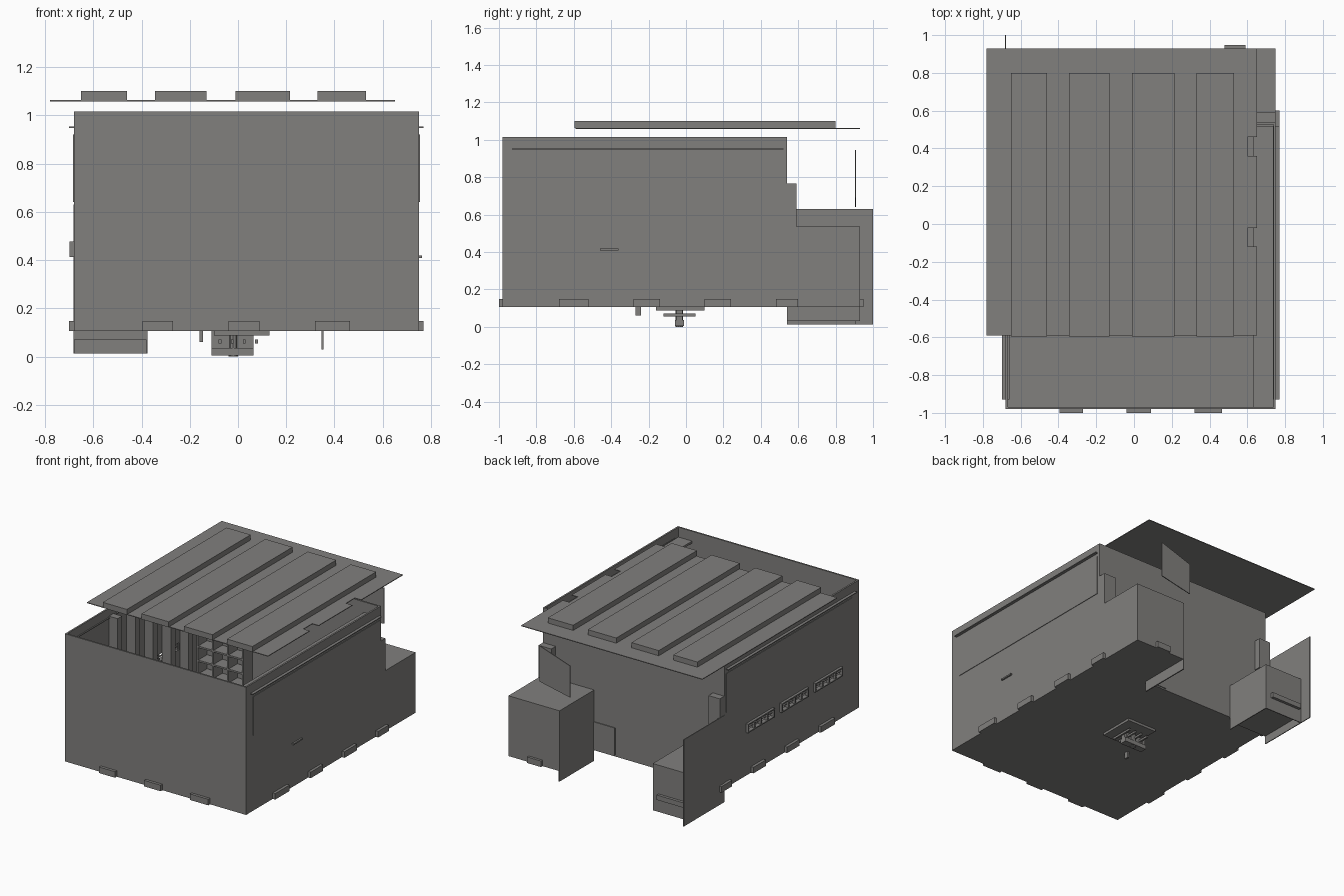
import bpy, bmesh, math
from mathutils import Vector

if "Cube" in bpy.data.objects:
    bpy.data.objects.remove(bpy.data.objects["Cube"])

grey = bpy.data.materials.new("warm_grey")
grey.diffuse_color = (0.22, 0.215, 0.207, 1)
grey.use_nodes = True
grey.node_tree.nodes["Principled BSDF"].inputs["Base Color"].default_value = grey.diffuse_color


def finish(name, bm):
    bmesh.ops.recalc_face_normals(bm, faces=bm.faces)
    me = bpy.data.meshes.new(name)
    bm.to_mesh(me)
    bm.free()
    me.materials.append(grey)
    ob = bpy.data.objects.new(name, me)
    bpy.context.collection.objects.link(ob)
    return ob


def add_box(bm, x, y, z):
    vs = bmesh.ops.create_cube(bm, size=1)["verts"]
    for v in vs:
        v.co = Vector([(r[0] + r[1]) / 2 + c * (r[1] - r[0])
                       for r, c in zip((x, y, z), v.co)])


def boxes(name, *parts):
    bm = bmesh.new()
    for p in parts:
        add_box(bm, *p)
    return finish(name, bm)


def prism(name, pts, axis, lo, hi):
    """Extrude a flat outline along x, y or z."""
    bm = bmesh.new()

    def place(a, b, d):
        c = [a, b]
        c.insert(axis, d)
        return c
    face = bm.faces.new([bm.verts.new(place(a, b, lo)) for a, b in pts])
    ext = bmesh.ops.extrude_face_region(bm, geom=[face])["geom"]
    for v in ext:
        if isinstance(v, bmesh.types.BMVert):
            v.co[axis] = hi
    return finish(name, bm)


def cut(target, cutter):
    cutter.hide_render = True
    cutter.hide_set(True)
    cutter.display_type = 'WIRE'
    m = target.modifiers.new("cut", 'BOOLEAN')
    m.operation, m.object, m.solver = 'DIFFERENCE', cutter, 'EXACT'


L, R, F, B = -0.68, 0.75, -0.98, 0.54   # shell sides
T = 0.012                               # wall thickness

# Open-topped main shell
shell = boxes("main_shell", ((L, R), (F, B), (0.105, 1.015)))
cut(shell, boxes("interior_cutter", ((L + T, R - T), (F + T, B - T), (0.117, 1.2))))

# Three window openings on the left wall, four panes each
windows = [(-0.77, -0.47), (-0.385, -0.09), (0.0, 0.29)]
cut(shell, boxes("window_cutter", *[((L - 0.1, L + 0.1), w, (0.42, 0.47)) for w in windows]))
frame = []
for a, b in windows:
    frame += [((L - 0.018, L), (a, b), (0.412, 0.42)), ((L - 0.018, L), (a, b), (0.468, 0.476)),
              ((L - 0.006, L + 0.005), (a, b), (0.443, 0.447))]
    for i in range(5):
        y = a + (b - a) * i / 4
        frame.append(((L - 0.018, L + 0.005), (y - 0.005, y + 0.005), (0.412, 0.476)))
boxes("window_frames", *frame)

# Side hatches with a narrow rain strip above
boxes("right_hatch", ((R, R + 0.004), (-0.90, 0.52), (0.64, 0.92)))
boxes("left_hatch", ((L - 0.004, L), (-0.90, 0.52), (0.64, 0.92)))
boxes("right_rain_strip", ((R - 0.015, R + 0.02), (-0.93, 0.52), (0.947, 0.953)))
boxes("left_rain_strip", ((L - 0.02, L + 0.02), (-0.93, 0.52), (0.947, 0.953)))
boxes("side_handle", ((R, R + 0.012), (-0.46, -0.36), (0.408, 0.418)))

# Roof sheet with two notches, and four raised strips
roof = [(-0.78, -0.59), (0.65, -0.59)]
for a, b in ((-0.12, -0.02), (0.36, 0.46)):
    roof += [(0.65, a), (0.60, a), (0.60, b), (0.65, b)]
roof += [(0.65, 0.93), (-0.78, 0.93)]
prism("roof_sheet", roof, 2, 1.058, 1.063)
boxes("roof_strips", *[(x, (-0.595, 0.80), (1.062, 1.10)) for x in
                       ((-0.65, -0.46), (-0.345, -0.13), (-0.01, 0.215), (0.33, 0.53))])

# Small bumpers round the base
bump = [((a, b), (-1.0, F), (0.105, 0.148)) for a, b in ((-0.395, -0.27), (-0.04, 0.09), (0.32, 0.465))]
for a, b in ((-0.68, -0.52), (-0.28, -0.14), (0.10, 0.24), (0.48, 0.60)):
    bump += [((R, R + 0.02), (a, b), (0.105, 0.148)), ((L - 0.02, L), (a, b), (0.105, 0.148))]
bump += [((0.48, 0.59), (0.93, 0.948), (0.105, 0.148)), ((-0.66, -0.42), (0.91, 0.93), (0.105, 0.14))]
boxes("bumpers", *bump)

# Rear right tower with an inner side panel
boxes("rear_right_tower", ((0.355, R), (B, 0.93), (0.105, 0.535)))
boxes("rear_right_panel", ((0.347, 0.355), (B, 0.93), (0.03, 0.535)))

# Rear left tower with a skirt and a tall outer panel
boxes("rear_left_tower", ((L, -0.375), (B, 0.91), (0.07, 0.345)))
boxes("rear_left_skirt", ((-0.381, -0.375), (B, 0.91), (0.012, 0.07)),
      ((L, -0.375), (0.904, 0.91), (0.012, 0.07)))
boxes("rear_left_panel", ((L - 0.003, L + 0.003), (B, 1.0), (0.012, 0.63)))

# Rear brackets, sloping flag plate and door
boxes("rear_brackets", ((L, -0.59), (B, 0.59), (0.545, 0.765)), ((0.65, R), (B, 0.59), (0.535, 0.765)))
prism("sloping_plate", [(0.52, 0.69), (0.52, 0.945), (0.28, 0.865), (0.28, 0.64)], 1, 0.903, 0.909)
boxes("rear_door", ((0.18, 0.35), (B, B + 0.006), (0.115, 0.31)))

# Interior fittings: ledges, posts, counter and a shelf grid
boxes("left_posts", *[((L + T, -0.60), (y, y + 0.05), (0.117, 0.96)) for y in (-0.5, -0.3, -0.1, 0.1, 0.3)])
boxes("right_ledge", ((0.63, R - T), (-0.97, 0.52), (0.93, 0.945)))
boxes("rear_counter", ((-0.1, 0.5), (0.2, 0.52), (0.117, 0.35)))
boxes("shelf_grid", *[((-0.62, -0.25), (0.42, 0.52), (z, z + 0.012)) for z in (0.2, 0.3, 0.4, 0.5)],
      *[((x, x + 0.012), (0.42, 0.52), (0.117, 0.512)) for x in (-0.62, -0.5, -0.38, -0.262)])

# Machinery hanging under the floor
gear = [((-0.11, 0.065), (-0.06, -0.01), (0.005, 0.035)), ((-0.11, -0.09), (-0.05, -0.02), (0.03, 0.106)),
        ((0.045, 0.065), (-0.05, -0.02), (0.03, 0.106)), ((-0.09, 0.045), (-0.045, -0.03), (0.03, 0.106)),
        ((-0.10, 0.13), (-0.16, 0.10), (0.088, 0.106)), ((-0.16, -0.145), (-0.27, -0.24), (0.06, 0.106))]
for i in range(4):
    x = -0.08 + 0.05 * i
    gear.append(((x, x + 0.012), (-0.12, 0.05), (0.055, 0.07)))
boxes("underfloor_gear", *gear)
bm = bmesh.new()
bmesh.ops.create_cone(bm, cap_ends=True, segments=10, radius1=0.02, radius2=0.02, depth=0.09)
bmesh.ops.translate(bm, verts=bm.verts, vec=(-0.02, -0.035, 0.045))
finish("underfloor_column", bm)
